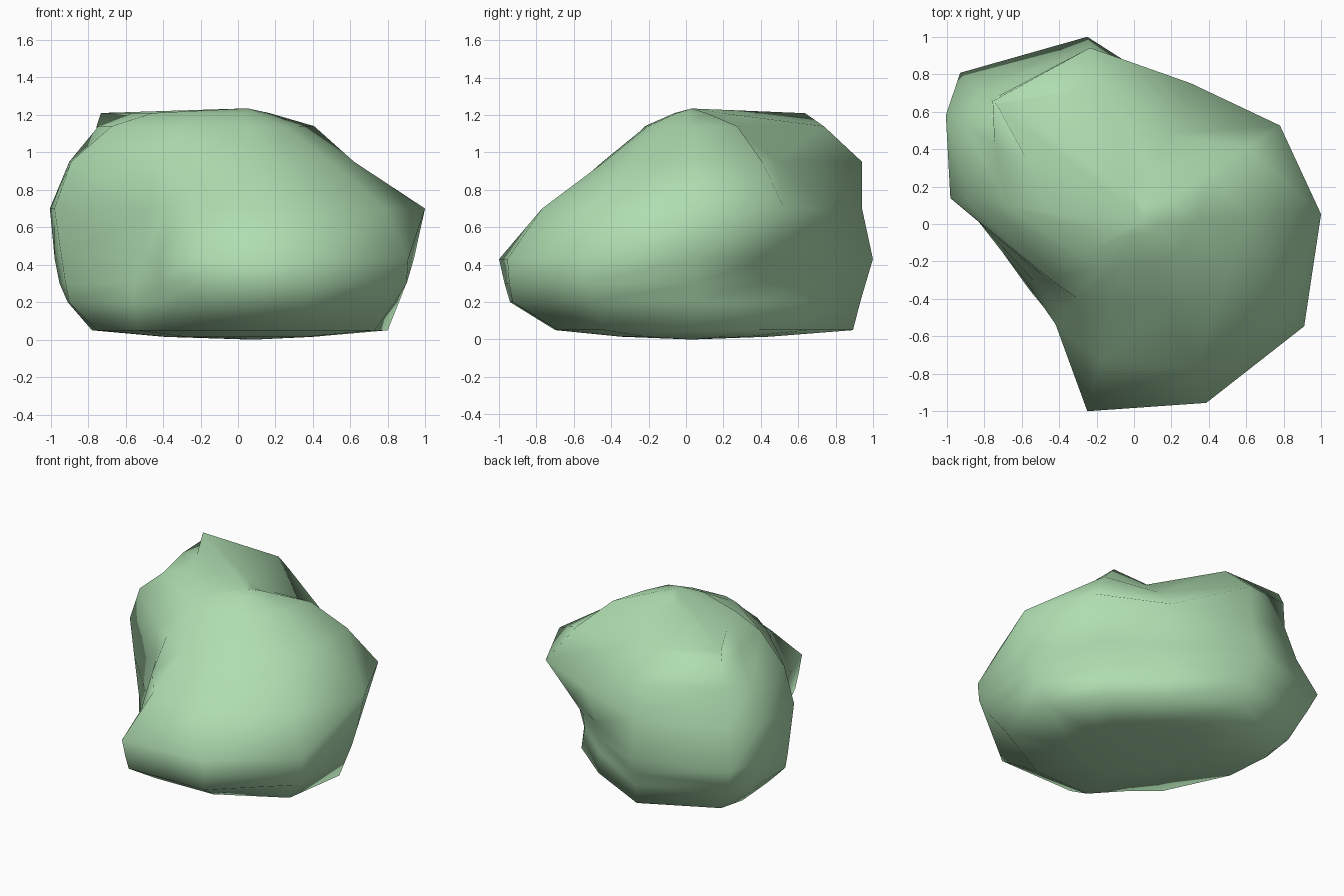
import bpy
import bmesh
from math import cos, sin, radians

# Remove the default cube only
default_cube = bpy.data.objects.get("Cube")
if default_cube:
    bpy.data.objects.remove(default_cube, do_unlink=True)


def make_material(name, colour):
    material = bpy.data.materials.new(name)
    material.use_nodes = True
    material.diffuse_color = colour
    shader = next(n for n in material.node_tree.nodes if n.type == 'BSDF_PRINCIPLED')
    shader.inputs["Base Color"].default_value = colour
    shader.inputs["Roughness"].default_value = 0.9
    return material


def ring_vertices(bm, height, radii):
    """One horizontal contour, measured outwards from the middle."""
    return [bm.verts.new((r * cos(radians(a)), r * sin(radians(a)), height))
            for a, r in zip(ANGLES, radii)]


def bridge(bm, lower, upper):
    """Join two contours with a band of faces."""
    count = len(lower)
    for i in range(count):
        j = (i + 1) % count
        bm.faces.new((lower[i], lower[j], upper[j], upper[i]))


def cap(bm, ring, centre):
    """Close a contour with a shallow fan."""
    tip = bm.verts.new(centre)
    for i, vert in enumerate(ring):
        bm.faces.new((vert, ring[(i + 1) % len(ring)], tip))


# Directions of the boulder's ridges and hollows, in degrees
ANGLES = (3, 34, 68, 104, 139, 150, 172, 212, 232, 256, 292, 329)

# Contours from the ground up: height, then the reach along each direction
CONTOURS = (
    (.05, (.80, .70, .70, .92, .97, .90, .76, .64, .61, .72, .74, .85)),
    (.20, (.86, .68, .69, .96, 1.1, 1.05, .91, .66, .65, .97, 1.0, .98)),
    (.30, (.90, .69, .69, .99, 1.16, 1.1, .93, .65, .67, 1.0, 1.02, 1.05)),
    (.43, (.94, .77, .72, 1.03, 1.23, 1.13, .95, .61, .68, 1.03, 1.03, 1.06)),
    (.70, (1.0, .94, .81, .97, 1.09, 1.16, .99, .55, .60, .75, .83, .92)),
    (.95, (.62, .73, .52, .97, 1.01, 1.04, .90, .54, .50, .46, .47, .58)),
    (1.14, (.33, .49, .28, .76, 1.0, .86, .68, .34, .28, .22, .22, .29)),
    (1.21, (.13, .20, .11, .20, .97, .65, .46, .12, .08, .06, .06, .10)),
)

# Boulder body: stacked contours, closed at the crown and the rounded underside
bm = bmesh.new()
rings = [ring_vertices(bm, height, radii) for height, radii in CONTOURS]
rings.insert(0, ring_vertices(bm, .015, [r * .5 for r in CONTOURS[0][1]]))
for lower, upper in zip(rings, rings[1:]):
    bridge(bm, lower, upper)
cap(bm, rings[-1], (0.05, 0.03, 1.235))
cap(bm, rings[0], (0.08, 0.03, 0.0))
bmesh.ops.recalc_face_normals(bm, faces=bm.faces)
for face in bm.faces:
    face.smooth = True

mesh = bpy.data.meshes.new("boulder")
bm.to_mesh(mesh)
bm.free()
mesh.materials.append(make_material("pale green stone", (0.43, 0.73, 0.44, 1.0)))

boulder = bpy.data.objects.new("boulder", mesh)
bpy.context.collection.objects.link(boulder)
